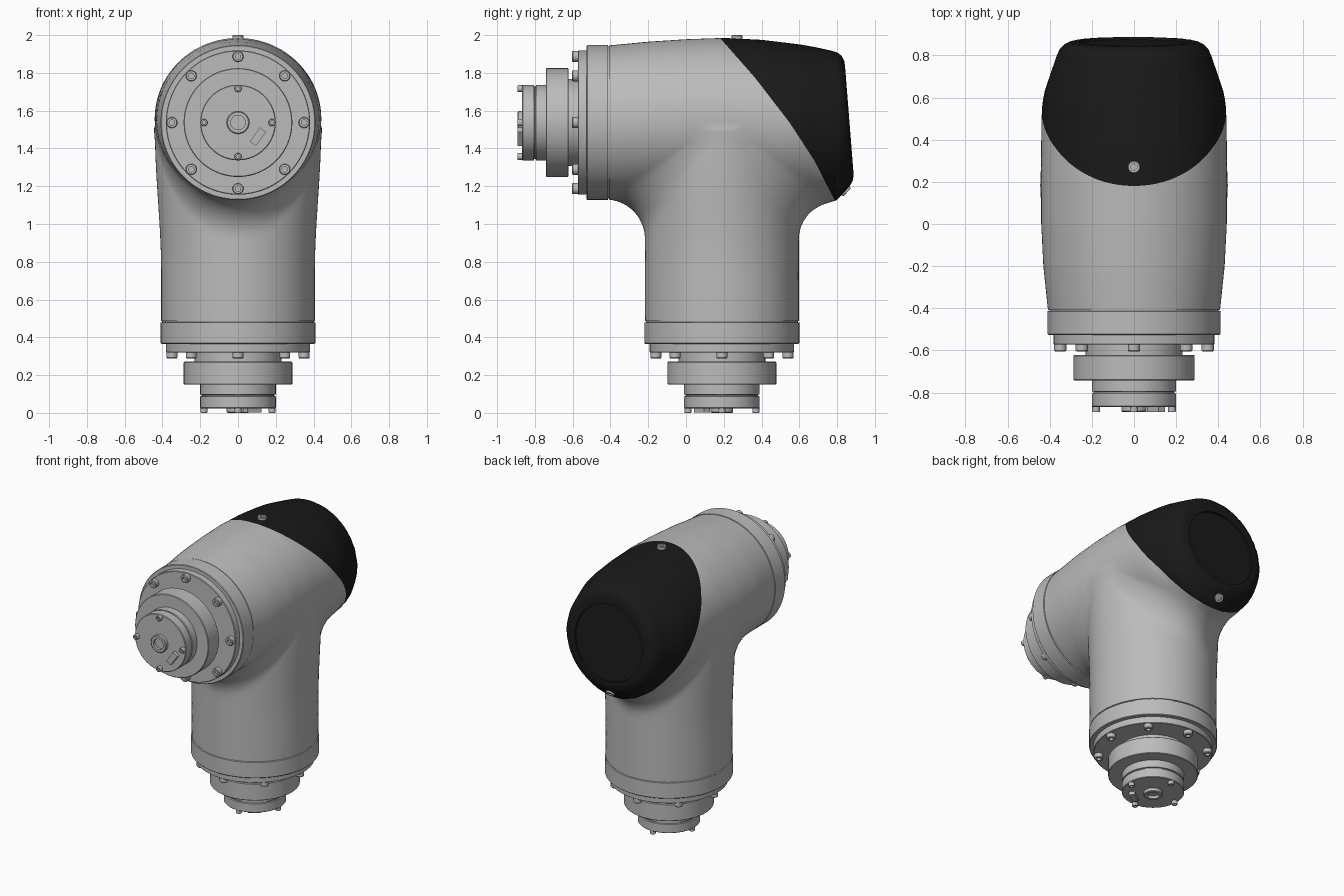
import bpy, bmesh, math
from mathutils import Vector, Matrix

if "Cube" in bpy.data.objects:
    bpy.data.objects.remove(bpy.data.objects["Cube"])


def material(name, value):
    m = bpy.data.materials.new(name)
    m.diffuse_color = (value, value, value, 1)
    m.use_nodes = True
    m.node_tree.nodes["Principled BSDF"].inputs["Base Color"].default_value = m.diffuse_color
    return m


GREY = material("light grey", 0.5)
BLACK = material("black", 0.01)


def add_object(name, bm, mats=(GREY,), matrix=Matrix(), angle=30):
    bmesh.ops.recalc_face_normals(bm, faces=bm.faces)
    me = bpy.data.meshes.new(name)
    bm.to_mesh(me)
    bm.free()
    for m in mats:
        me.materials.append(m)
    ob = bpy.data.objects.new(name, me)
    bpy.context.collection.objects.link(ob)
    ob.matrix_world = matrix
    me.shade_smooth()
    me.set_sharp_from_angle(angle=math.radians(angle))
    return ob


def lathe(name, profile, matrix, segs=64, mats=(GREY,)):
    """Spin (radius, height) points around local z."""
    bm = bmesh.new()
    vs = [bm.verts.new((r, 0, h)) for r, h in profile]
    es = [bm.edges.new(p) for p in zip(vs, vs[1:])]
    bmesh.ops.spin(bm, geom=vs + es, axis=(0, 0, 1), cent=(0, 0, 0),
                   angle=math.tau, steps=segs, use_duplicate=False)
    bmesh.ops.remove_doubles(bm, verts=bm.verts, dist=1e-5)
    return add_object(name, bm, mats, matrix)


def screw(name, matrix, r, h, segs=20):
    lathe(name, [(0, -.02), (r, -.02), (r, h * .85), (r * .88, h), (r * .5, h),
                 (r * .5, h * .5), (0, h * .5)], matrix, segs)


# ---- Housing: a tapered horizontal tube blended into a vertical tube ----
# rows: y, half width, top z, bottom z
TUBE = [(-.7, .395, 1.92, 1.145), (-.41, .408, 1.945, 1.13), (-.2, .43, 1.965, 1.13),
        (0, .44, 1.978, 1.13), (.2, .441, 1.985, 1.13), (.4, .44, 1.975, 1.13),
        (.55, .437, 1.957, 1.13), (.62, .427, 1.948, 1.125), (.7, .4, 1.933, 1.12),
        (.79, .37, 1.913, 1.12), (.83, .353, 1.895, 1.16), (.89, .31, 1.84, 1.225),
        (1.0, .22, 1.75, 1.32)]
COLUMN_Y, AXIS_Z, RAD = .19, 1.537, .407


def tube_row(y):
    y = min(max(y, -.699), .999)
    for a, b in zip(TUBE, TUBE[1:]):
        if y <= b[0]:
            t = (y - a[0]) / (b[0] - a[0])
            return [p + (q - p) * t for p, q in zip(a[1:], b[1:])]


def round_max(a, b, k):
    return min(-k, max(a, b)) + math.hypot(max(a + k, 0), max(b + k, 0))


def field(x, y, z):
    w, top, bot = tube_row(y)
    h = (top - bot) / 2
    tube = (math.hypot(x / w, (z - (top + bot) / 2) / h) - 1) * min(w, h)
    rear = (y - .865) * .997 + (z - 1.545) * .079
    tube = max(round_max(tube, rear, .035), -.6 - y)
    s = min(max((z - .75) / .75, 0), 1)
    wx = RAD + .033 * s * s * (3 - 2 * s)
    column = (math.hypot(x / wx, (y - COLUMN_Y) / RAD) - 1) * RAD
    column = max(column, z - 1.5, .3 - z)
    k = .02 + .19 * max(0, 1 - (x / .42) ** 2)
    return max(k, min(tube, column)) - math.hypot(max(k - tube, 0), max(k - column, 0))


CENTRE = Vector((0, .15, 1.42))


def surface_point(d):
    lo, hi = 0, 1.6
    for _ in range(18):
        mid = (lo + hi) / 2
        if field(*(CENTRE + d * mid)) < 0:
            lo = mid
        else:
            hi = mid
    return CENTRE + d * lo


ROWS, COLS = 80, 176
bm = bmesh.new()
rings = []
for i in range(1, ROWS):
    th = math.pi * i / ROWS
    rings.append([bm.verts.new(surface_point(Vector((
        math.cos(th), math.sin(th) * math.cos(f), math.sin(th) * math.sin(f)))))
        for f in (math.tau * j / COLS for j in range(COLS))])
poles = [bm.verts.new(surface_point(Vector((s, 0, 0)))) for s in (1, -1)]
for j in range(COLS):
    n = (j + 1) % COLS
    for a, b in zip(rings, rings[1:]):
        bm.faces.new((a[j], a[n], b[n], b[j]))
    bm.faces.new((poles[0], rings[0][n], rings[0][j]))
    bm.faces.new((poles[1], rings[-1][j], rings[-1][n]))


def cut(co, no, trim=False):
    res = bmesh.ops.bisect_plane(bm, geom=bm.verts[:] + bm.edges[:] + bm.faces[:],
                                 dist=1e-5, plane_co=co, plane_no=no, clear_outer=trim)
    if trim:
        edges = [e for e in res["geom_cut"] if isinstance(e, bmesh.types.BMEdge)]
        bmesh.ops.contextual_create(bm, geom=edges)


# Flat ends under the two flanges
cut((0, -.408, 0), (0, -1, 0), True)
cut((0, 0, .487), (0, 0, -1), True)

# Black rear cover, bounded by a gently curved slanting cut
SEAM = [(.18, 1.985), (.365, 1.775), (.55, 1.535), (.68, 1.335), (.79, 1.12)]
planes = []
for (y0, z0), (y1, z1) in zip(SEAM, SEAM[1:]):
    co, no = Vector((0, y0, z0)), Vector((0, z0 - z1, y1 - y0)).normalized()
    planes.append((co, no))
    cut(co, no)
for f in bm.faces:
    c = f.calc_center_median()
    f.material_index = int(any((c - co).dot(no) > 1e-5 for co, no in planes))
housing = add_object("housing", bm, (GREY, BLACK), angle=40)


def facing(loc, normal):
    return Matrix.Translation(loc) @ Vector(normal).to_track_quat('Z', 'Y').to_matrix().to_4x4()


# Shallow round recess in the rear cover
cutter = lathe("recess_cutter", [(0, -.012), (.262, -.012), (.275, .1), (0, .1)],
               facing((0, .866, 1.535), (0, .997, .079)), 72, (BLACK,))
cutter.hide_render = True
cutter.hide_set(True)
mod = housing.modifiers.new("recess", 'BOOLEAN')
mod.operation, mod.solver, mod.object = 'DIFFERENCE', 'EXACT', cutter
mod.material_mode = 'TRANSFER'
bpy.context.view_layer.objects.active = housing
bpy.ops.object.modifier_apply(modifier="recess")
housing.data.set_sharp_from_angle(angle=math.radians(40))

# Cover screws
screw("cover_screw_top", facing((0, .27, 1.975), (0, 0, 1)), .03, .025)
screw("cover_screw_bottom", facing((0, .842, 1.178), (0, .74, -.67)), .03, .015)


# ---- Stepped drive flange, used on both ends ----
def flange(prefix, m):
    lathe(prefix + "_collar", [(0, 0), (.402, 0), (.402, .006), (.41, .008), (.41, .116),
                               (.406, .12), (0, .12)], m, 96)
    lathe(prefix + "_plate", [(0, .11), (.382, .11), (.382, .163), (.378, .166), (0, .166)], m, 96)
    lathe(prefix + "_drive", [(0, .16), (.23, .16), (.23, .215), (.284, .215), (.288, .219),
                              (.288, .332), (.284, .336), (.2, .336), (.2, .388), (.192, .39),
                              (.192, .397), (.2, .399), (.2, .458), (.196, .462), (0, .462)], m)
    lathe(prefix + "_hub", [(0, .45), (.06, .45), (.06, .482), (.055, .486), (.038, .486),
                            (.038, .466), (0, .466)], m, 32)
    for i in range(8):
        a = math.tau * i / 8
        screw(f"{prefix}_bolt_{i}", m @ Matrix.Translation(
            (.35 * math.cos(a), .35 * math.sin(a), .166)), .029, .032)
    for i in range(4):
        a = math.tau * i / 4
        screw(f"{prefix}_pin_{i}", m @ Matrix.Translation(
            (.18 * math.cos(a), .18 * math.sin(a), .462)), .019, .024, 16)
    bm = bmesh.new()
    bmesh.ops.create_cube(bm, size=1, matrix=Matrix.Diagonal((.04, .092, .03, 1)))
    add_object(prefix + "_key", bm, (GREY,), m @ Matrix.Translation((.105, -.075, .47))
               @ Matrix.Rotation(math.radians(-36), 4, 'Z'))


def frame(x, y, z, loc):
    return Matrix.Translation(loc) @ Matrix((x, y, z)).transposed().to_4x4()


flange("front", frame((1, 0, 0), (0, 0, 1), (0, -1, 0), (0, -.406, AXIS_Z)))
flange("bottom", frame((0, -1, 0), (-1, 0, 0), (0, 0, -1), (0, COLUMN_Y, .486)))
